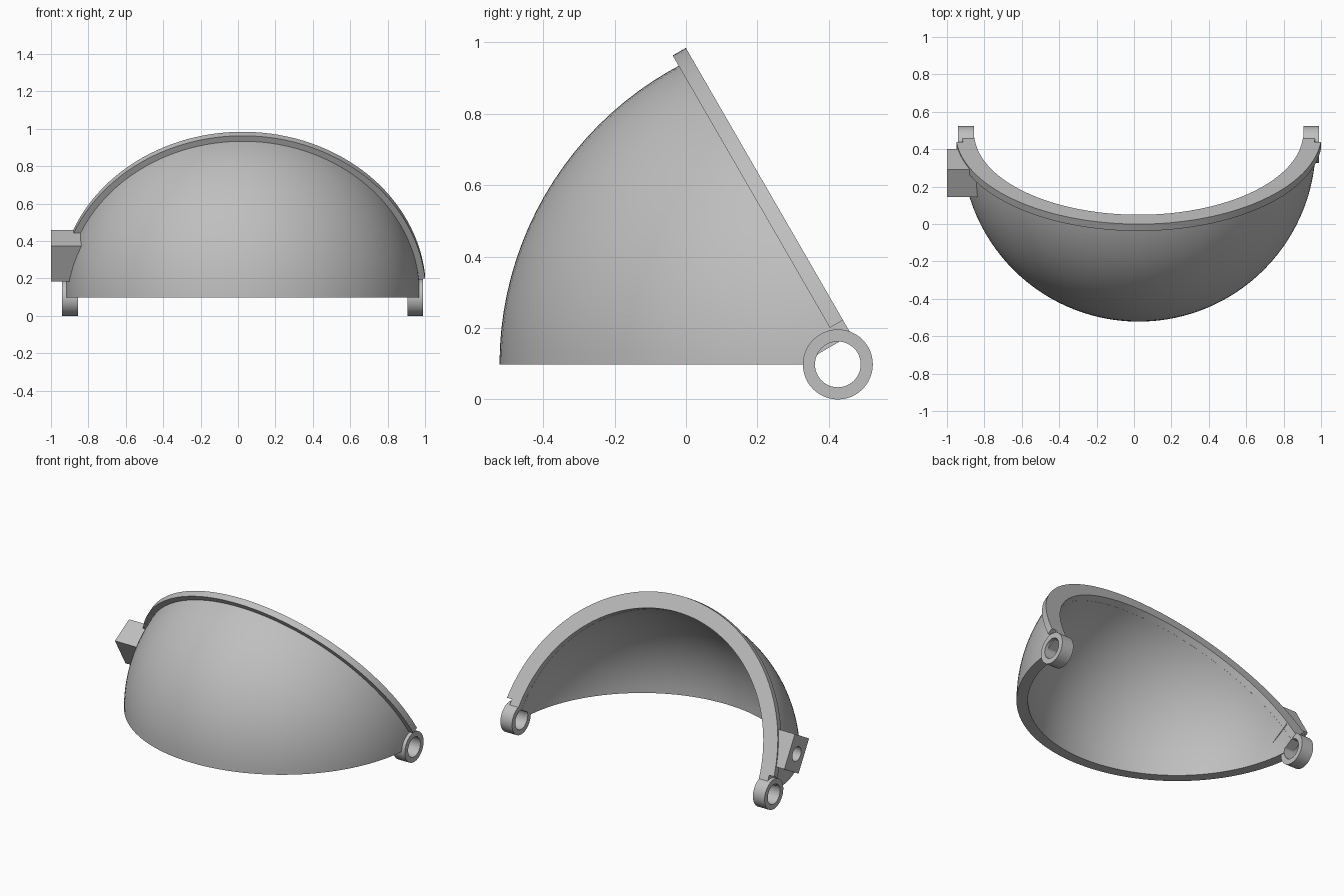
import bpy, bmesh
from math import sin, cos, pi, radians, sqrt, asin
from mathutils import Vector, Matrix

cube = bpy.data.objects.get("Cube")
if cube:
    bpy.data.objects.remove(cube, do_unlink=True)

# One plain material
grey = bpy.data.materials.new("light grey")
grey.use_nodes = True
grey.diffuse_color = (0.52, 0.52, 0.52, 1)
grey.node_tree.nodes["Principled BSDF"].inputs["Base Color"].default_value = grey.diffuse_color

# Hinge axis centre and the tilted axes of the open rim
CENTRE = Vector((0.025, 0.425, 0.098))
X = Vector((1, 0, 0))
OUT = Vector((0, cos(radians(30)), sin(radians(30))))
ALONG = Vector((0, -sin(radians(30)), cos(radians(30))))
R_OUT, R_IN, R_RIM = 0.947, 0.88, 0.98
RIM_LOW, RIM_HIGH = 0.032, 0.0745
HINGE_R, HOLE_R = 0.098, 0.064


def finish(name, bm):
    bmesh.ops.recalc_face_normals(bm, faces=bm.faces)
    mesh = bpy.data.meshes.new(name)
    bm.to_mesh(mesh)
    bm.free()
    mesh.materials.append(grey)
    obj = bpy.data.objects.new(name, mesh)
    obj.location = CENTRE
    bpy.context.collection.objects.link(obj)
    return obj


def prism(name, points, u, v, w, low, high):
    """Extrude a 2D outline in the u, v plane from low to high along w."""
    bm = bmesh.new()
    face = bm.faces.new([bm.verts.new(u * a + v * b + w * low) for a, b in points])
    top = bmesh.ops.extrude_face_region(bm, geom=[face])["geom"]
    verts = [g for g in top if isinstance(g, bmesh.types.BMVert)]
    bmesh.ops.translate(bm, verts=verts, vec=w * (high - low))
    return finish(name, bm)


def arc(radius, start, end, steps):
    return [(radius * cos(start + (end - start) * i / steps),
             radius * sin(start + (end - start) * i / steps)) for i in range(steps + 1)]


def circle(radius, a=0, b=0):
    return [(x + a, y + b) for x, y in arc(radius, 0, 2 * pi, 48)[:-1]]


def sphere(name, radius, cuts=()):
    """Ball with its poles on the hinge axis, trimmed by capped planes."""
    bm = bmesh.new()
    bmesh.ops.create_uvsphere(bm, u_segments=120, v_segments=60, radius=radius,
                              matrix=Matrix.Rotation(pi / 2, 4, 'Y'))
    for point, normal in cuts:
        geom = bm.verts[:] + bm.edges[:] + bm.faces[:]
        bmesh.ops.bisect_plane(bm, geom=geom, plane_co=point, plane_no=normal,
                               clear_outer=True, dist=1e-5)
        rim = [e for e in bm.edges if e.is_boundary]
        bmesh.ops.holes_fill(bm, edges=rim, sides=0)
    return finish(name, bm)


def subtract(obj, cutter):
    mod = obj.modifiers.new("cut", 'BOOLEAN')
    mod.operation = 'DIFFERENCE'
    mod.solver = 'EXACT'
    mod.object = cutter
    bpy.context.view_layer.objects.active = obj
    bpy.ops.object.modifier_apply(modifier=mod.name)
    bpy.data.objects.remove(cutter, do_unlink=True)


# Hollow spherical wedge between the level edge and the tilted rim
shell = sphere("shell", R_OUT, [(Vector(), Vector((0, 0, -1))), (OUT * RIM_LOW, OUT)])
subtract(shell, sphere("cavity", R_IN))
pin_outline = [(a, min(b, 0.053)) for a, b in circle(HOLE_R)]
subtract(shell, prism("pin_cutter", pin_outline, OUT, ALONG, X, -1.2, 1.2))

# Flat rim with notched ends beside the hinges
notch, tip = 0.1, 0.053
a0, a1 = asin(notch / R_RIM), asin(tip / R_IN)
step_r = 0.945
step = [(sqrt(step_r ** 2 - h * h), h) for h in (tip, notch)]
outline = step + arc(R_RIM, a0, pi - a0, 96)
outline += [(-x, h) for x, h in reversed(step)] + arc(R_IN, pi - a1, a1, 96)
rim = prism("rim", outline, X, ALONG, OUT, RIM_LOW, RIM_HIGH)

# Hinge rings on both ends
rings = []
for side, name in ((1, "left_hinge_ring"), (-1, "right_hinge_ring")):
    ring = prism(name, circle(HINGE_R), OUT, ALONG, X * side, R_IN, 0.965)
    subtract(ring, prism("bore", circle(HOLE_R), OUT, ALONG, X * side, 0.8, 1.1))
    rings.append(ring)

# Side lug with a blind hole facing outward
lug = prism("side_lug", [(-0.105, 0.16), (0.066, 0.16), (0.066, 0.38), (-0.105, 0.38)],
            OUT, ALONG, -X, 0.861, 1.025)
subtract(lug, prism("lug_bore", circle(0.046, -0.02, 0.27), OUT, ALONG, -X, 0.91, 1.1))

# Smooth curved surfaces while keeping hard edges
bpy.ops.object.select_all(action='DESELECT')
for obj in [shell, rim, lug] + rings:
    obj.select_set(True)
bpy.context.view_layer.objects.active = shell
bpy.ops.object.shade_smooth_by_angle(angle=radians(30))
